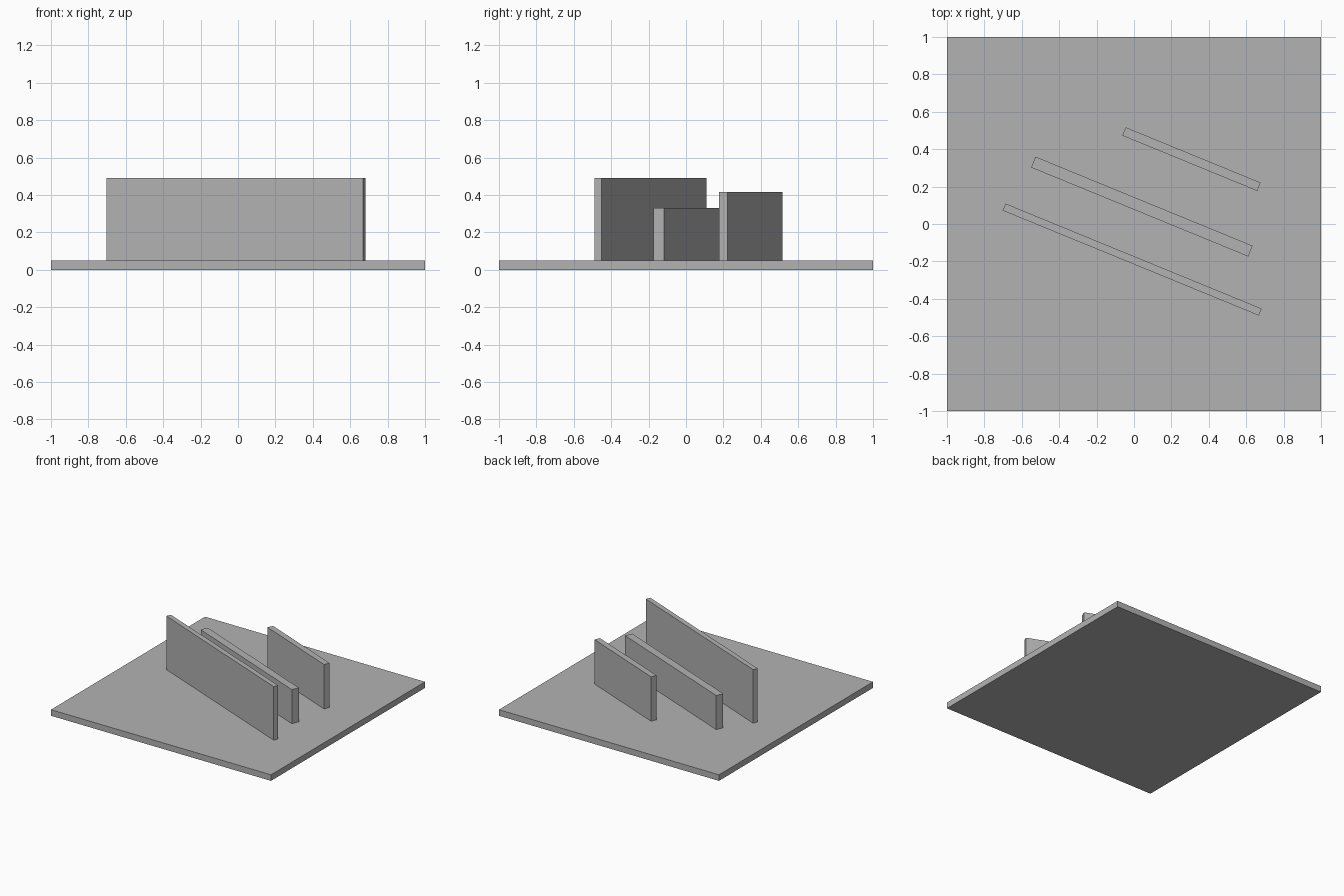
import bpy
from math import radians

cube = bpy.data.objects.get("Cube")
if cube:
    bpy.data.objects.remove(cube, do_unlink=True)

BASE_TOP = 0.05
WALL_ANGLE = radians(-22.3)

# Single plain grey
grey = bpy.data.materials.new("plain grey")
grey.use_nodes = True
colour = (0.45, 0.45, 0.45, 1)
grey.diffuse_color = colour
grey.node_tree.nodes["Principled BSDF"].inputs["Base Color"].default_value = colour


def box(name, x, y, bottom, top, length, depth, angle=0):
    bpy.ops.mesh.primitive_cube_add(size=1, location=(x, y, (bottom + top) / 2),
                                    rotation=(0, 0, angle))
    obj = bpy.context.object
    obj.name = name
    obj.scale = (length, depth, top - bottom)
    bpy.ops.object.transform_apply(location=False, rotation=False, scale=True)
    obj.data.materials.append(grey)
    return obj


# Square ground slab
box("base_plate", 0, 0, 0, BASE_TOP, 2, 2)

# Parallel slanted walls: name, x, y, top, length, thickness
walls = [
    ("front_wall", -0.01, -0.19, 0.49, 1.48, 0.04),
    ("middle_wall", 0.042, 0.093, 0.33, 1.255, 0.062),
    ("back_wall", 0.307, 0.347, 0.415, 0.78, 0.048),
]
for name, x, y, top, length, thickness in walls:
    box(name, x, y, BASE_TOP, top, length, thickness, WALL_ANGLE)
